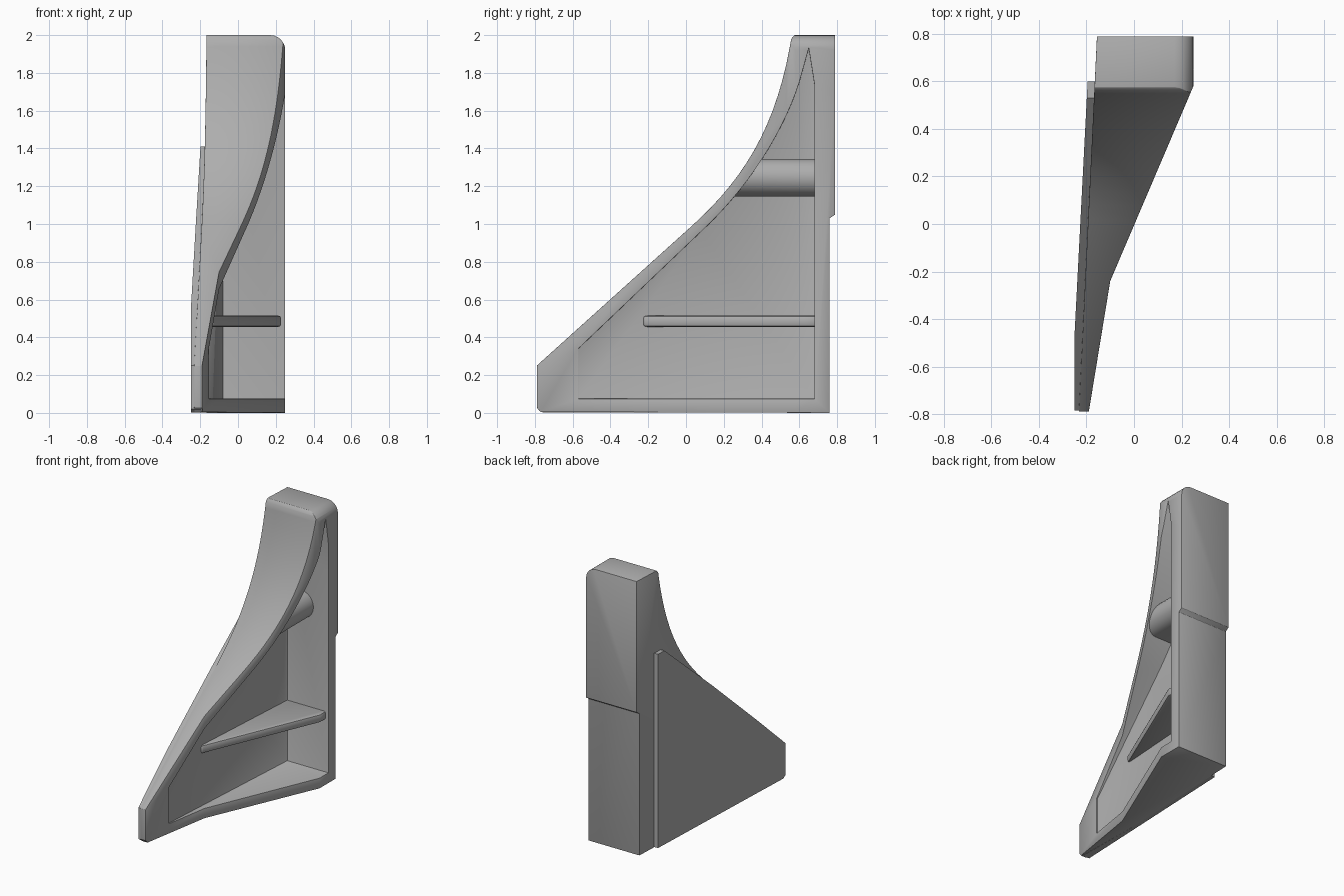
import bpy, bmesh, math

cube = bpy.data.objects.get("Cube")
if cube:
    bpy.data.objects.remove(cube)

grey = bpy.data.materials.new("plain grey")
grey.use_nodes = True
COLOUR = (0.42, 0.42, 0.42, 1)
grey.diffuse_color = COLOUR
grey.node_tree.nodes["Principled BSDF"].inputs["Base Color"].default_value = COLOUR


def prism(name, outline, place, low, high):
    """Extrude an outline; place(u, v, w) maps it to space, low/high may vary over it."""
    bm = bmesh.new()
    ends = []
    for depth in (low, high):
        ends.append([bm.verts.new(place(u, v, depth(u, v) if callable(depth) else depth))
                     for u, v in outline])
    bm.faces.new(ends[0])
    bm.faces.new(ends[1][::-1])
    n = len(outline)
    for i in range(n):
        j = (i + 1) % n
        bm.faces.new((ends[0][i], ends[1][i], ends[1][j], ends[0][j]))
    bmesh.ops.recalc_face_normals(bm, faces=bm.faces)
    mesh = bpy.data.meshes.new(name)
    bm.to_mesh(mesh)
    bm.free()
    mesh.materials.append(grey)
    obj = bpy.data.objects.new(name, mesh)
    bpy.context.collection.objects.link(obj)
    return obj


def activate(obj):
    bpy.ops.object.select_all(action="DESELECT")
    obj.select_set(True)
    bpy.context.view_layer.objects.active = obj


def combine(obj, tool, operation):
    activate(obj)
    mod = obj.modifiers.new("combine", "BOOLEAN")
    mod.operation, mod.solver, mod.object = operation, "EXACT", tool
    bpy.ops.object.modifier_apply(modifier=mod.name)
    bpy.data.objects.remove(tool)


def finish(obj, width):
    activate(obj)
    if width:
        mod = obj.modifiers.new("soft edges", "BEVEL")
        mod.width, mod.segments = width, 2
        mod.limit_method, mod.angle_limit = "ANGLE", math.radians(35)
        bpy.ops.object.modifier_apply(modifier=mod.name)
    bpy.ops.object.shade_smooth_by_angle(angle=math.radians(30))


def curve(a, b, c, d, steps=14):
    """Cubic curve through four control points."""
    pts = []
    for i in range(steps + 1):
        t = i / steps
        s = 1 - t
        pts.append(tuple(s**3 * p + 3 * s * s * t * q + 3 * s * t * t * r + t**3 * w
                         for p, q, r, w in zip(a, b, c, d)))
    return pts


def side(y, z, x): return (x, y, z)
def plan(x, y, z): return (x, y, z)
def front(x, z, y): return (x, y, z)


def web_floor(y, z):
    return -0.16 + 0.065 * (y + 0.55)


# Body: side profile trimmed by the plan and the front outline
sweep = curve((0.02, 0.98), (0.30, 1.23), (0.47, 1.50), (0.55, 1.94))
body = prism("bracket_body", [(-0.79, 0.25), (-0.79, 0.03), (-0.77, 0.005), (0.76, 0), (0.76, 1.03),
                              (0.79, 1.05), (0.79, 2), (0.575, 2), (0.557, 1.98)] + sweep[::-1],
             side, -0.5, 0.5)
combine(body, prism("plan_trim", [(-0.235, -0.85), (-0.2, -0.85), (-0.1, -0.24), (0.25, 0.58),
                                  (0.25, 0.85), (-0.153, 0.85)], plan, -0.5, 2.5), "INTERSECT")
corner = [(0.17 + 0.08 * math.sin(a), 1.92 + 0.08 * math.cos(a))
          for a in (math.pi / 2 * i / 6 for i in range(7))]
combine(body, prism("front_trim", [(-0.5, 2), (-0.5, -0.5), (0.25, -0.5)] + corner[::-1],
                    front, -1, 1), "INTERSECT")

# Open pocket with a slanted web floor
inner = curve((0.08, 0.96), (0.34, 1.20), (0.52, 1.50), (0.60, 1.75))
combine(body, prism("pocket_cutter", [(-0.57, 0.34), (-0.57, 0.075), (0.68, 0.075), (0.68, 1.74),
                                      (0.65, 1.93)] + inner[::-1], side, web_floor, 0.6), "DIFFERENCE")
finish(body, 0.01)

# Raised plate on the flat side
plate = prism("side_plate", [(-0.785, 0.25), (-0.785, 0.02), (-0.76, 0.003), (0.6, 0.003),
                             (0.6, 1.41), (0.53, 1.41), (0.02, 0.97), (-0.46, 0.54), (-0.46, 0.54)][:8],
              side, lambda y, z: max(-0.25, -0.195 - 0.052 * (0.6 - y)), -0.16)
combine(plate, prism("plate_trim", [(-0.6, -1), (-0.19, -1), (-0.205, -0.3), (-0.16, 0.6),
                                    (-0.16, 1), (-0.6, 1)], plan, -0.5, 2.5), "INTERSECT")
finish(plate, 0)

# Thin triangular stiffening rib
rib = prism("lower_rib", [(-0.16, -0.24), (-0.13, -0.22), (0.228, 0.62), (0.228, 0.7), (-0.13, 0.7)],
            plan, 0.455, 0.515)
finish(rib, 0.015)

# Rounded cross bar in the upper pocket, kept inside the front flange
arc = [(0.03 + 0.1 * math.cos(a), 1.245 + 0.1 * math.sin(a))
       for a in (math.pi * (i / 12 - 0.5) for i in range(13))]
bar = prism("upper_bar", [(-0.13, 1.345), (-0.13, 1.145)] + arc, front,
            lambda x, z: 0.25 + (z - 1.145) * 0.75, 0.7)
finish(bar, 0)
